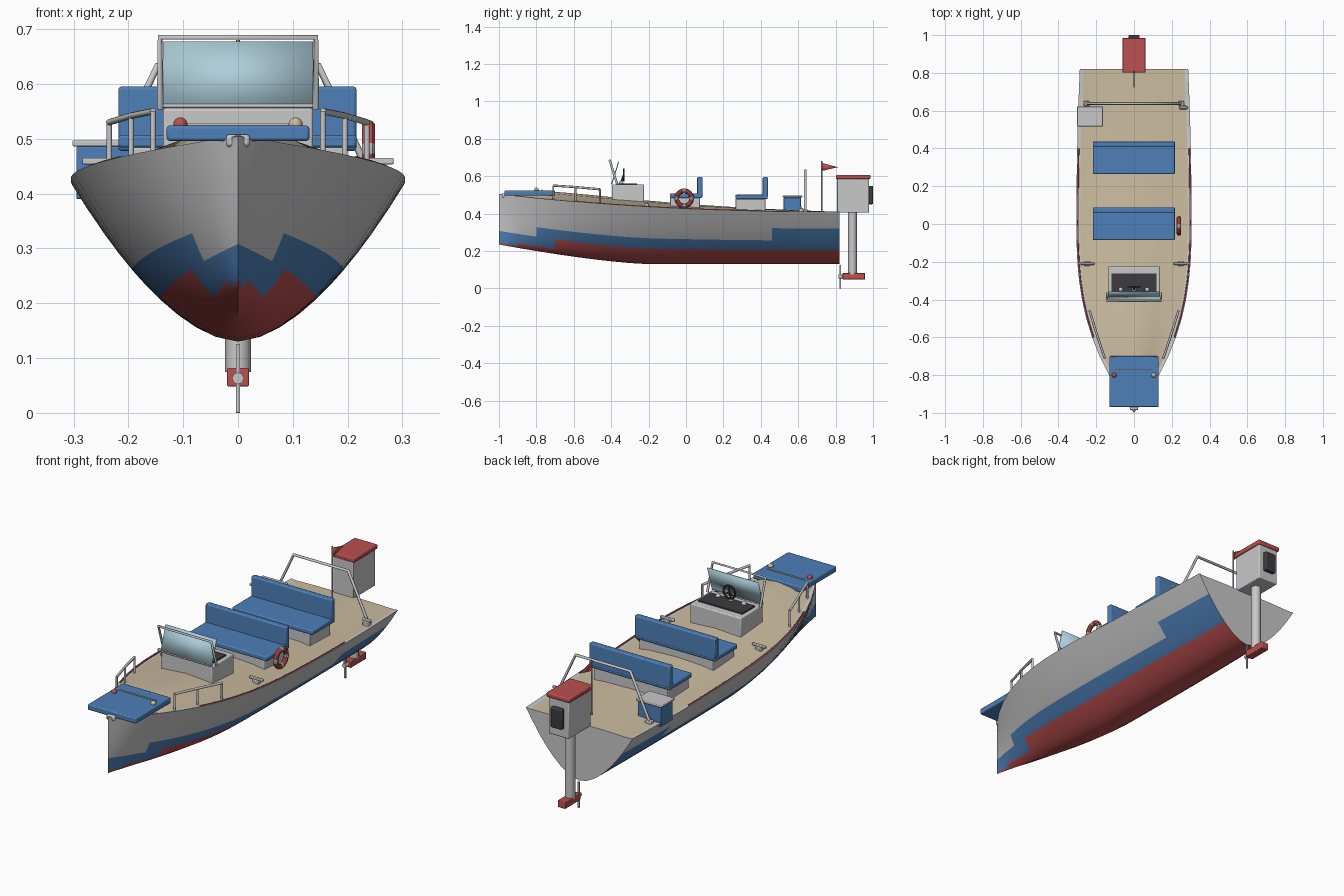
import bpy, bmesh, math
from mathutils import Vector

if "Cube" in bpy.data.objects:
    bpy.data.objects.remove(bpy.data.objects["Cube"], do_unlink=True)


def material(name, r, g, b):
    m = bpy.data.materials.new(name)
    m.use_nodes = True
    m.diffuse_color = (r, g, b, 1)
    m.node_tree.nodes["Principled BSDF"].inputs["Base Color"].default_value = (r, g, b, 1)
    return m


GREY = material("light_grey", .58, .58, .59)
TAN = material("deck_tan", .60, .50, .35)
BLUE = material("marine_blue", .075, .215, .48)
RED = material("signal_red", .51, .08, .08)
GLASS = material("pale_glass", .42, .62, .71)
DARK = material("charcoal", .045, .045, .05)


def add_mesh(name, bm, *mats):
    bmesh.ops.recalc_face_normals(bm, faces=bm.faces)
    me = bpy.data.meshes.new(name)
    bm.to_mesh(me)
    bm.free()
    for m in mats:
        me.materials.append(m)
    ob = bpy.data.objects.new(name, me)
    bpy.context.collection.objects.link(ob)
    return ob


def box(name, mat, x, y, z, bevel=0.0):
    """Box from (min, max) pairs, with optionally bevelled edges."""
    bm = bmesh.new()
    bmesh.ops.create_cube(bm, size=1)
    for v in bm.verts:
        v.co = [(a + b) / 2 + c * (b - a) for (a, b), c in zip((x, y, z), v.co)]
    ob = add_mesh(name, bm, mat)
    if bevel:
        mod = ob.modifiers.new("soft_edges", "BEVEL")
        mod.width, mod.segments = bevel, 2
    return ob


def tube(name, mat, points, r):
    """Round tube through the points."""
    cu = bpy.data.curves.new(name, "CURVE")
    cu.dimensions = "3D"
    cu.bevel_depth, cu.bevel_resolution, cu.use_fill_caps = r, 2, True
    sp = cu.splines.new("POLY")
    sp.points.add(len(points) - 1)
    for p, co in zip(sp.points, points):
        p.co = (*co, 1)
    cu.materials.append(mat)
    ob = bpy.data.objects.new(name, cu)
    bpy.context.collection.objects.link(ob)
    return ob


def plate(name, mat, corners, thick):
    """Thin solid sheet through the corners."""
    bm = bmesh.new()
    bm.faces.new([bm.verts.new(c) for c in corners])
    ob = add_mesh(name, bm, mat)
    mod = ob.modifiers.new("thickness", "SOLIDIFY")
    mod.thickness, mod.offset = thick, 0
    return ob


def ball(name, mat, at, r):
    bm = bmesh.new()
    bmesh.ops.create_uvsphere(bm, u_segments=12, v_segments=8, radius=r)
    bmesh.ops.translate(bm, verts=bm.verts, vec=at)
    return add_mesh(name, bm, mat)


def ring(name, at, major, minor, rot, *mats):
    bpy.ops.mesh.primitive_torus_add(location=at, rotation=rot, major_radius=major,
                                     minor_radius=minor, major_segments=32, minor_segments=10)
    ob = bpy.context.object
    ob.name = name
    for m in mats:
        ob.data.materials.append(m)
    return ob


# Hull lines as functions of length
STERN = .82


def half_width(y):
    return .305 * (1 - (-y) ** 2.55) if y < 0 else .305 - .018 * (y / STERN) ** 2


def sheer(y):
    return .41 + .095 * ((STERN - y) / 1.82) ** 2.2


def keel(y):
    return .13 + .105 * (max(0, -.2 - y) / .8) ** 1.4


def deck_z(y):
    return sheer(y) + min(.043, .032 * (STERN - y), half_width(y) * .25)


# Hull and deck: one closed loft, coloured by height fraction and length
ROWS = [.03, .09, .17, .27, .36, .45, .56, .68, .85, 1]
section = [(-1, f) for f in reversed(ROWS)] + [(0, 0)] + [(1, f) for f in ROWS]
stations = sorted([-1 + .1 * i for i in range(19)] + [-.97, -.94, .46, STERN])
bm = bmesh.new()
loft = []
for y in stations:
    w, s, k = half_width(y), sheer(y), keel(y)
    pts = [(side * w * f ** .575, k + f * (s - k)) for side, f in section]
    edge = max(w - .02, w * .85)
    c = deck_z(y)
    pts += [(edge, s - .003), (edge * .5, s + (c - s) * .75), (0, c),
            (-edge * .5, s + (c - s) * .75), (-edge, s - .003)]
    loft.append([bm.verts.new((x, y, z)) for x, z in pts])
count = len(loft[0])
for a, b, y0, y1 in zip(loft, loft[1:], stations, stations[1:]):
    y = (y0 + y1) / 2
    red_top = .03 if y < -.9 else .09 if y < -.7 else .27
    blue_top = .27 if y < -.8 else .45 if y < .46 else .68
    for j in range(count):
        n = (j + 1) % count
        face = bm.faces.new((a[j], a[n], b[n], b[j]))
        if n < len(section) and n > j:
            f = (section[j][1] + section[n][1]) / 2
            face.material_index = 2 if f < red_top else 1 if f < blue_top else 0
        elif len(section) <= j < count - 1:
            face.material_index = 3
bm.faces.new(loft[-1])
bmesh.ops.remove_doubles(bm, verts=bm.verts, dist=.0005)
add_mesh("hull_and_deck", bm, GREY, BLUE, RED, TAN)
box("bow_cap", GREY, (-.022, .022), (-.985, -.93), (.485, .508), .006)

# Bow cushion, lights and crossbar
box("bow_cushion", BLUE, (-.13, .13), (-.97, -.70), (.496, .524), .005)
tube("bow_crossbar", GREY, [(-.1, -.77, .526), (.1, -.77, .526)], .003)
ball("port_light", TAN, (.105, -.80, .526), .013)
ball("starboard_light", RED, (-.105, -.80, .526), .013)

# Parts mirrored left and right
for side, label in ((1, "left"), (-1, "right")):
    ys = [-.6 + .1 * i for i in range(11)]
    tube(label + "_rub_strip", RED,
         [(side * (half_width(y) - .008), y, sheer(y)) for y in ys], .0035)
    rail = [Vector((side * .155, -.71, .55)), Vector((side * .195, -.59, .542)),
            Vector((side * .235, -.46, .53))]
    tube(label + "_bow_rail", GREY, rail, .006)
    for i, p in enumerate(rail):
        tube(f"{label}_rail_post_{i}", GREY, [p, (p.x, p.y, sheer(p.y) - .005)], .005)
    for y, xc, half in ((-.21, .247, .037), (.615, .262, .023)):
        if y > 0 and side < 0:
            continue
        z = sheer(y)
        box(label + "_cleat_base", GREY, sorted((side * (xc - .015), side * (xc + .015))),
            (y - .012, y + .012), (z - .01, z + .018), .003)
        box(label + "_cleat_horn", GREY, sorted((side * (xc - half), side * (xc + half))),
            (y - .006, y + .006), (z + .016, z + .028), .003)

# Console, dash, windscreen and steering wheel
box("console", GREY, (-.137, .137), (-.395, -.225), (.44, .556), .005)
box("dash_panel", DARK, (-.12, .12), (-.36, -.262), (.553, .562))
for x in (-.07, 0, .07):
    ball("gauge", GLASS, (x, -.347, .562), .012)
plate("windscreen", GLASS, [(-.137, -.397, .56), (.137, -.397, .56),
                            (.137, -.36, .677), (-.137, -.36, .677)], .005)
tube("windscreen_frame", GREY, [(-.142, -.367, .555), (-.142, -.408, .685),
                                (.142, -.408, .685), (.142, -.367, .555)], .006)
tube("windscreen_sill", GREY, [(-.137, -.397, .56), (.137, -.397, .56)], .004)
wheel = Vector((0, -.333, .606))
ring("steering_wheel", wheel, .031, .0045, (math.pi / 2, 0, 0), DARK)
for a in (90, 210, 330):
    rim = Vector((math.cos(math.radians(a)), 0, math.sin(math.radians(a)))) * .031
    tube("wheel_spoke", DARK, [wheel, wheel + rim], .003)
tube("steering_column", DARK, [wheel, (0, -.352, .555)], .005)

# Two bench seats
for name, y in (("middle_bench", -.085), ("rear_bench", .265)):
    z = .478 if y > 0 else .484
    box(name + "_base", GREY, (-.2, .2), (y, y + .16), (.415, z), .003)
    box(name + "_seat", BLUE, (-.218, .216), (y, y + .172), (z, z + .023), .005)
    box(name + "_back", BLUE, (-.218, .216), (y + .145, y + .173), (z + .01, .595), .005)

# Life ring with four pale bands
life = ring("life_ring", (.238, -.01, .482), .04, .0125, (0, math.pi / 2, 0), RED, GREY)
for p in life.data.polygons:
    if math.cos(4 * math.atan2(p.center.y, p.center.x)) > .6:
        p.material_index = 1

# Storage box
box("storage_box", BLUE, (-.295, -.17), (.522, .615), (.39, .486), .003)
box("storage_lid", GREY, (-.302, -.165), (.517, .622), (.486, .497), .003)

# Stern arch
tube("stern_arch", GREY, [(-.25, .638, .415), (-.147, .638, .632),
                          (.147, .638, .632), (.25, .638, .415)], .007)
for x in (-.25, .25):
    box("arch_foot", GREY, (x - .015, x + .015), (.625, .651), (.40, .422), .003)

# Flag
tube("flag_pole", GREY, [(0, .725, .41), (0, .725, .68)], .0035)
plate("flag", RED, [(0, .725, .672), (0, .812, .648), (0, .725, .628)], .004)

# Outboard motor
box("motor_housing", GREY, (-.054, .054), (.808, .978), (.405, .588), .004)
box("motor_cap", RED, (-.062, .062), (.802, .986), (.584, .606), .005)
box("motor_vent", DARK, (-.03, .03), (.975, 1), (.45, .548), .005)
tube("motor_leg", GREY, [(0, .89, .41), (0, .89, .075)], .024)
box("gearcase", RED, (-.02, .02), (.838, .957), (.048, .082), .003)
tube("propeller_hub", GREY, [(0, .815, .063), (0, .845, .063)], .011)
box("propeller_blades", GREY, (-.004, .004), (.821, .828), (0, .126), .001)

# Smooth shading with sharp edges kept
bpy.ops.object.select_all(action="DESELECT")
for ob in bpy.context.scene.objects:
    if ob.type == "MESH":
        ob.select_set(True)
        bpy.context.view_layer.objects.active = ob
bpy.ops.object.shade_smooth_by_angle(angle=math.radians(35))
